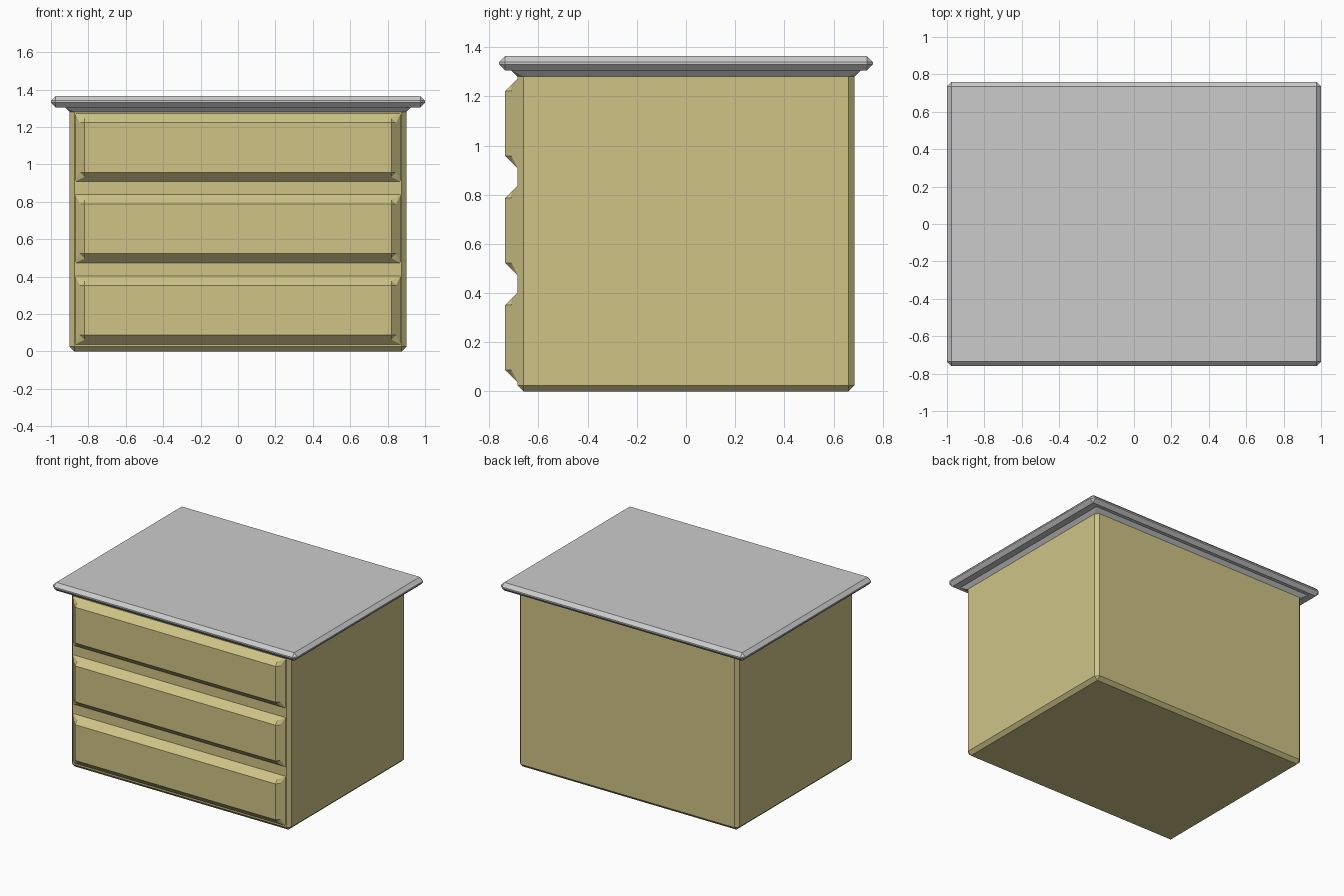
import bpy, bmesh

if "Cube" in bpy.data.objects:
    bpy.data.objects.remove(bpy.data.objects["Cube"])

BEVEL = 0.025


def ring(w, h, c):
    """Rectangle of half sizes w, h with corners cut by c (8 points)."""
    return [(w, -h + c), (w, h - c), (w - c, h), (-w + c, h),
            (-w, h - c), (-w, -h + c), (-w + c, -h), (w - c, -h)]


def loft(name, sections, place, cap_first=False, material=None):
    """Skin sections (half width, half height, level, corner cut)."""
    bm = bmesh.new()
    loops = [[bm.verts.new(place(a, b, lvl)) for a, b in ring(w, h, c)]
             for w, h, lvl, c in sections]
    for lo, hi in zip(loops, loops[1:]):
        for i in range(8):
            j = (i + 1) % 8
            bm.faces.new((lo[i], lo[j], hi[j], hi[i]))
    bm.faces.new(loops[-1]) if not cap_first else bm.faces.new(loops[0][::-1])
    # square corners collapse to a single point
    bmesh.ops.remove_doubles(bm, verts=bm.verts[:], dist=1e-5)
    bmesh.ops.recalc_face_normals(bm, faces=bm.faces[:])
    mesh = bpy.data.meshes.new(name)
    bm.to_mesh(mesh)
    bm.free()
    obj = bpy.data.objects.new(name, mesh)
    bpy.context.collection.objects.link(obj)
    if material:
        mesh.materials.append(material)
    return obj


wood = bpy.data.materials.new("pale_wood")
wood.diffuse_color = (0.62, 0.55, 0.24, 1)
wood.use_nodes = True
wood.node_tree.nodes["Principled BSDF"].inputs["Base Color"].default_value = wood.diffuse_color


def upright(a, b, lvl):
    return (a, b, lvl)


# cabinet body with chamfered bottom and upright edges
loft("cabinet_body", [(0.9 - BEVEL, 0.685 - BEVEL, 0, 0),
                      (0.9, 0.685, BEVEL, BEVEL),
                      (0.9, 0.685, 1.28, BEVEL)],
     upright, cap_first=True, material=wood)

# overhanging top with flared moulding underneath
loft("table_top", [(0.9, 0.685, 1.28, BEVEL),
                   (0.925, 0.71, 1.305, 0),
                   (0.975, 0.735, 1.305, 0),
                   (1.0, 0.76, 1.33, BEVEL),
                   (1.0, 0.76, 1.34, BEVEL),
                   (0.975, 0.735, 1.365, 0)], upright)

# three raised drawer fronts
for k, name in enumerate(("bottom", "middle", "top")):
    zc = 0.22 + 0.435 * k
    loft(name + "_drawer_front",
         [(0.87, 0.1825, 0.685, 0),
          (0.87 - BEVEL, 0.1825 - BEVEL, 0.71, BEVEL),
          (0.87 - 2 * BEVEL, 0.1825 - 2 * BEVEL, 0.735, 0)],
         lambda a, b, lvl, zc=zc: (a, -lvl, zc + b), material=wood)
